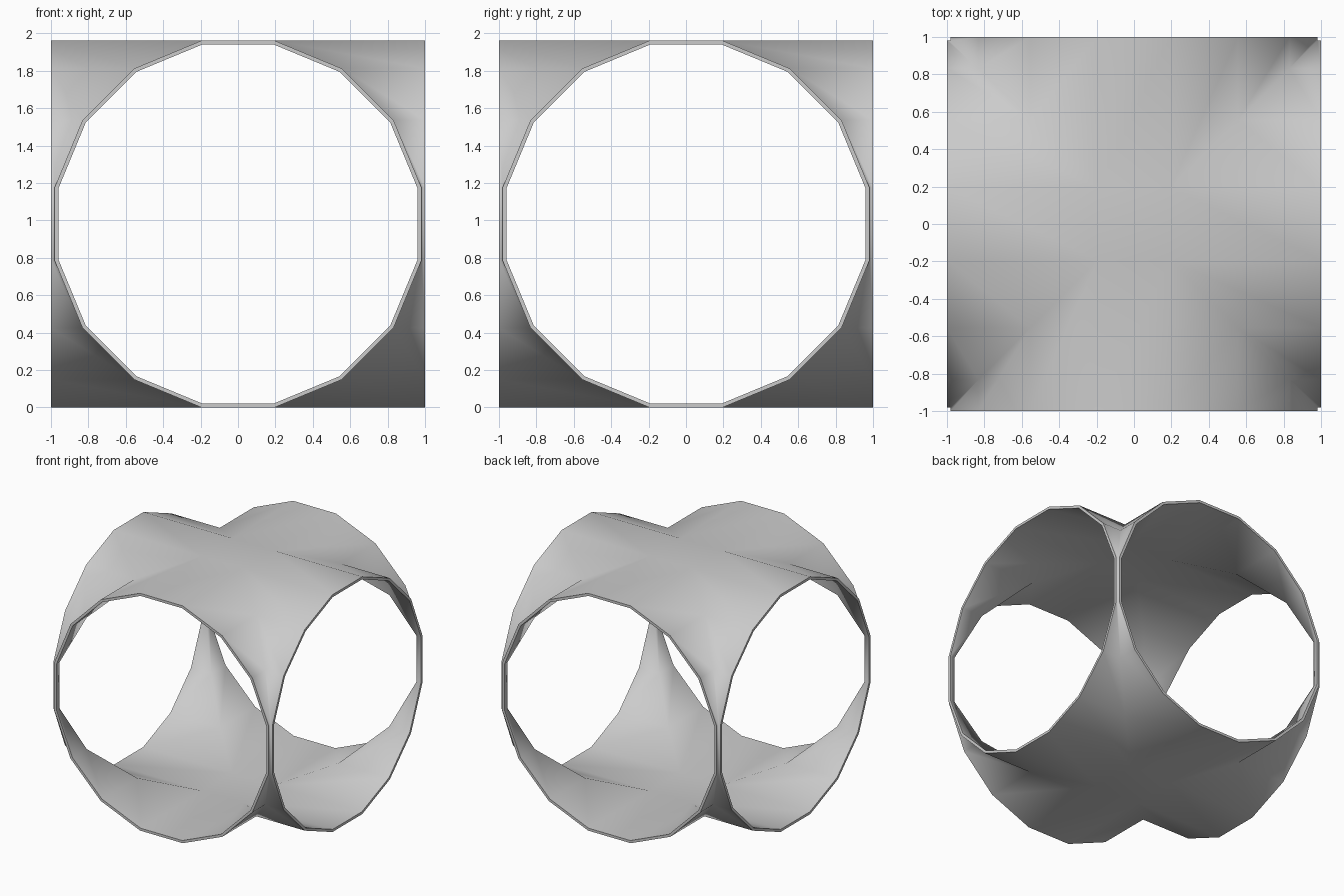
import bpy, bmesh, math
from mathutils import Matrix, Vector

if "Cube" in bpy.data.objects:
    bpy.data.objects.remove(bpy.data.objects["Cube"])

SIDES = 16
HALF = 1.0                                  # distance from centre to each mouth
STEP = math.tau / SIDES
APOTHEM = math.cos(STEP / 2)                # outer flat-to-centre distance
WALL = 0.021


def ring(apothem):
    """16-sided pipe outline with a flat at top, bottom and sides."""
    r = apothem / math.cos(STEP / 2)
    return [(r * math.sin((i + 0.5) * STEP), r * math.cos((i + 0.5) * STEP))
            for i in range(SIDES)]


bm = bmesh.new()


def face(points, rot):
    bm.faces.new([bm.verts.new(rot @ Vector(p)) for p in points])


# Four arms, each mitred against its neighbours on the diagonals
outer, inner = ring(APOTHEM), ring(APOTHEM - WALL)
for k in range(4):
    rot = Matrix.Rotation(k * math.pi / 2, 3, 'Z')
    for i in range(SIDES):
        j = (i + 1) % SIDES
        for prof in (outer, inner):
            (ax, az), (bx, bz) = prof[i], prof[j]
            face([(ax, -HALF, az), (bx, -HALF, bz),
                  (bx, -abs(bx), bz), (ax, -abs(ax), az)], rot)
        # flat rim of the mouth
        face([(p[0], -HALF, p[1]) for p in
              (outer[i], outer[j], inner[j], inner[i])], rot)

# Flat squares closing the crossing at top and bottom
for prof in (outer, inner):
    w, h = abs(prof[0][0]), prof[0][1]
    for z in (h, -h):
        face([(-w, -w, z), (w, -w, z), (w, w, z), (-w, w, z)], Matrix.Identity(3))

bmesh.ops.remove_doubles(bm, verts=bm.verts, dist=1e-4)
bmesh.ops.recalc_face_normals(bm, faces=bm.faces)

# Smooth walls, crisp mouth rims
for f in bm.faces:
    f.smooth = True
for e in bm.edges:
    on_rim = any(all(abs(abs(v.co[a]) - HALF) < 1e-4 for v in e.verts)
                 for a in (0, 1))
    if on_rim:
        e.smooth = False
bmesh.ops.translate(bm, verts=bm.verts, vec=(0, 0, APOTHEM))

mesh = bpy.data.meshes.new("cross_pipe_junction")
bm.to_mesh(mesh)
bm.free()
obj = bpy.data.objects.new("cross_pipe_junction", mesh)
bpy.context.collection.objects.link(obj)
